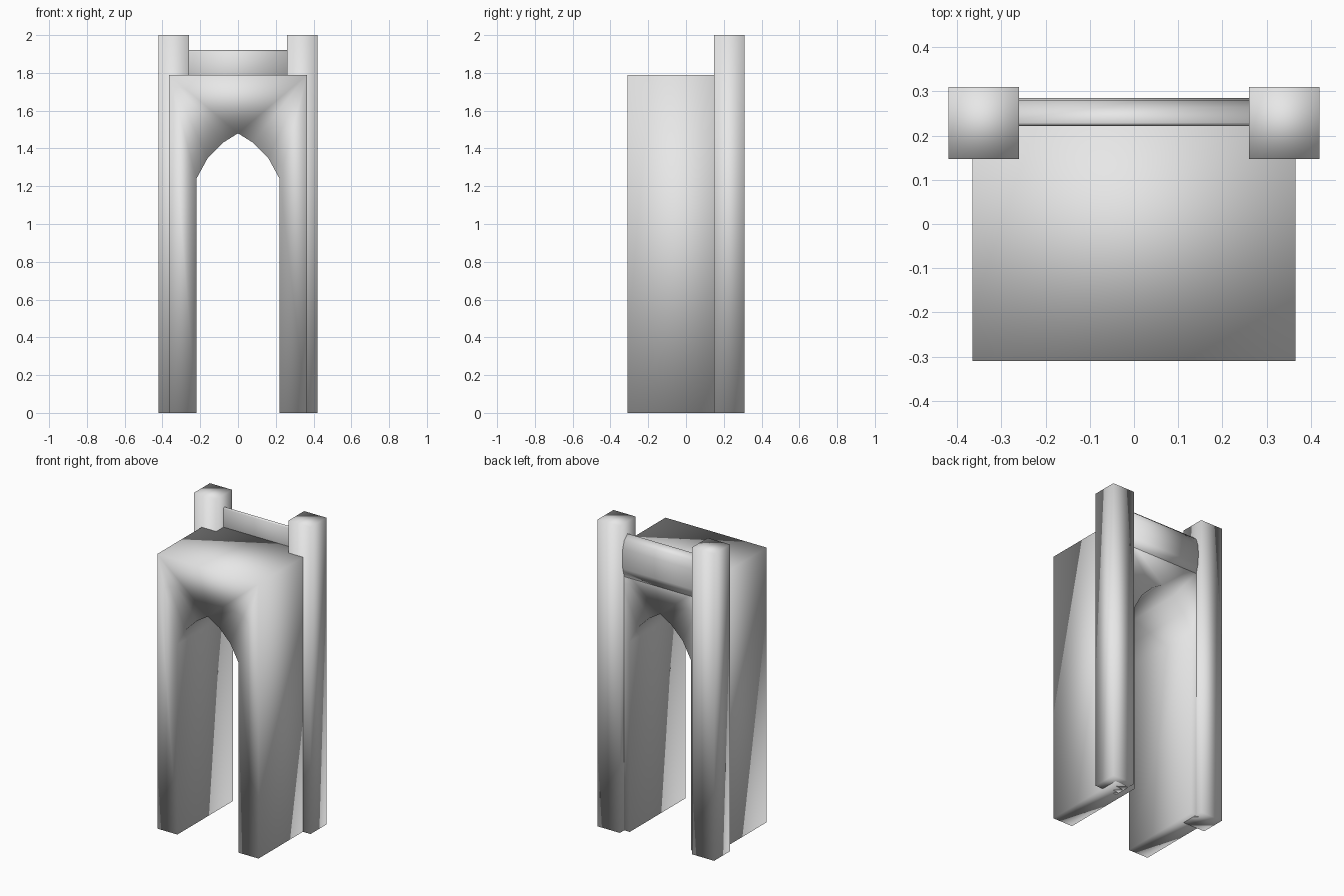
import bpy
import bmesh

cube = bpy.data.objects.get("Cube")
if cube:
    bpy.data.objects.remove(cube, do_unlink=True)

# One pale grey for every part
grey = bpy.data.materials.new("pale_grey")
grey.use_nodes = True
colour = (0.8, 0.8, 0.8, 1)
grey.diffuse_color = colour
grey.node_tree.nodes["Principled BSDF"].inputs["Base Color"].default_value = colour


def extrude_profile(name, points, offset):
    """Fill a closed outline, extrude it by offset and shade it smooth."""
    bm = bmesh.new()
    face = bm.faces.new([bm.verts.new(p) for p in points])
    result = bmesh.ops.extrude_face_region(bm, geom=[face], use_keep_orig=True)
    moved = [g for g in result["geom"] if isinstance(g, bmesh.types.BMVert)]
    bmesh.ops.translate(bm, verts=moved, vec=offset)
    bmesh.ops.recalc_face_normals(bm, faces=bm.faces[:])
    for f in bm.faces:
        f.smooth = True
    mesh = bpy.data.meshes.new(name)
    bm.to_mesh(mesh)
    bm.free()
    mesh.materials.append(grey)
    obj = bpy.data.objects.new(name, mesh)
    bpy.context.collection.objects.link(obj)
    return obj


# Deep archway: outline of the right half, mirrored, extruded front to back
FRONT, BACK = -0.31, 0.265
half = [(0.08, 1.43), (0.16, 1.35), (0.22, 1.24), (0.22, 0), (0.365, 0), (0.365, 1.79)]
outline = [(0, 1.48)] + half + [(-x, z) for x, z in reversed(half)]
extrude_profile("arch_body", [(x, FRONT, z) for x, z in outline], (0, BACK - FRONT, 0))

# Square corner posts at the back
for side, name in ((1, "left_post"), (-1, "right_post")):
    x0, x1, y0, y1 = side * 0.26, side * 0.42, 0.147, 0.31
    base = [(x0, y0, 0), (x1, y0, 0), (x1, y1, 0), (x0, y1, 0)]
    extrude_profile(name, base, (0, 0, 2))

# Cross beam with a bulging back, spanning between the posts
section = [(0.222, 1.66), (0.222, 1.91), (0.229, 1.92), (0.264, 1.89),
           (0.28, 1.84), (0.285, 1.78), (0.28, 1.71), (0.264, 1.65)]
extrude_profile("cross_beam", [(-0.262, y, z) for y, z in section], (0.524, 0, 0))
